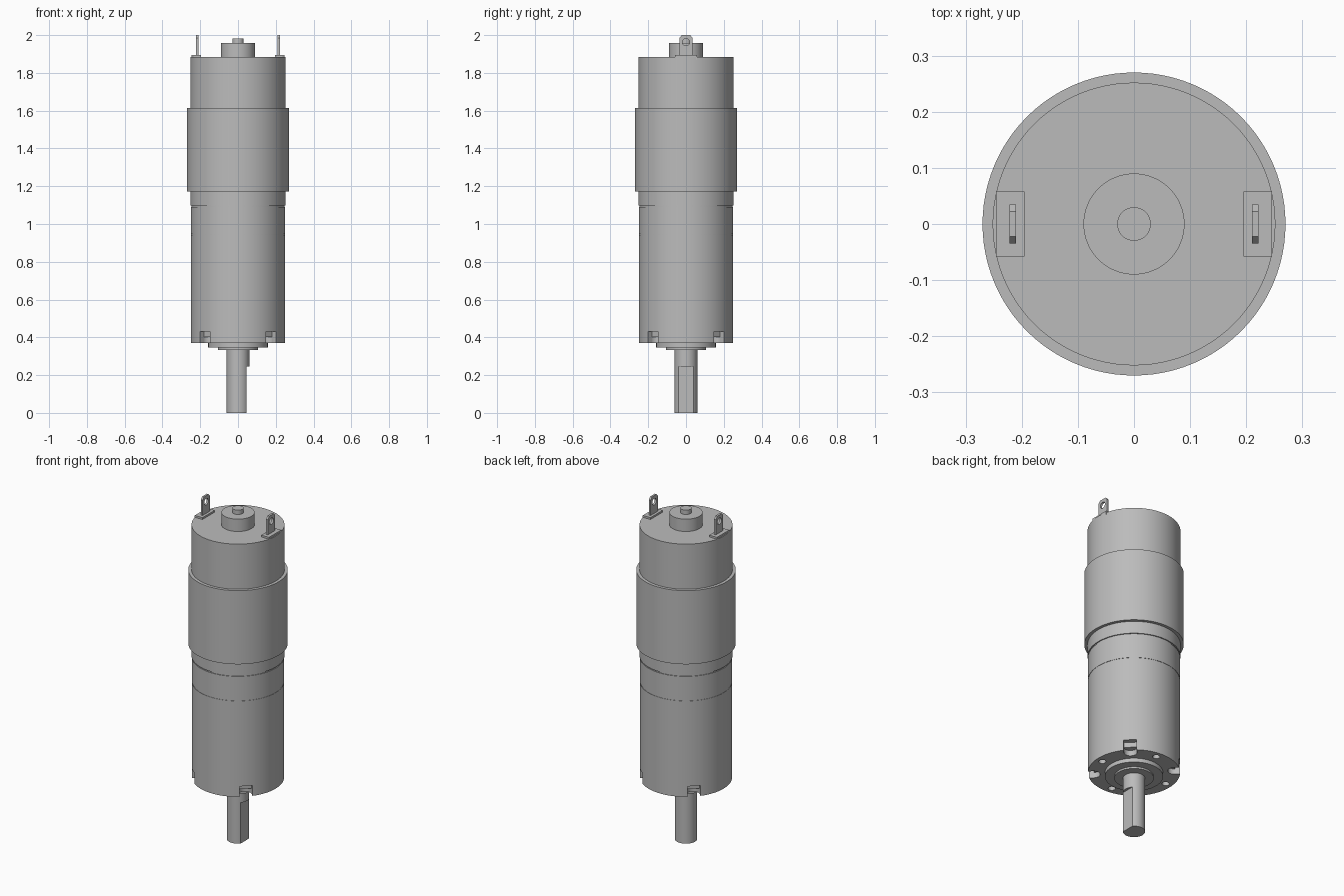
import bpy, bmesh, math
from mathutils import Matrix, Vector

cube = bpy.data.objects.get("Cube")
if cube:
    bpy.data.objects.remove(cube, do_unlink=True)

steel = bpy.data.materials.new("grey steel")
steel.use_nodes = True
GREY = (0.5, 0.5, 0.5, 1)
steel.diffuse_color = GREY
steel.node_tree.nodes["Principled BSDF"].inputs["Base Color"].default_value = GREY


def make(name, bm):
    bmesh.ops.recalc_face_normals(bm, faces=bm.faces)
    mesh = bpy.data.meshes.new(name)
    bm.to_mesh(mesh)
    bm.free()
    mesh.materials.append(steel)
    ob = bpy.data.objects.new(name, mesh)
    bpy.context.collection.objects.link(ob)
    return ob


def lathe(name, profile, sides=96):
    """Solid of revolution from (radius, z) points, capped at both ends."""
    bm = bmesh.new()
    rings = []
    for r, z in profile:
        rings.append([bm.verts.new((r * math.cos(a), r * math.sin(a), z))
                      for a in (math.tau * i / sides for i in range(sides))])
    for lo, hi in zip(rings, rings[1:]):
        for i in range(sides):
            j = (i + 1) % sides
            bm.faces.new((lo[i], lo[j], hi[j], hi[i]))
    bm.faces.new(rings[0][::-1])
    bm.faces.new(rings[-1])
    return make(name, bm)


def box(name, lo, hi, turn=0):
    bm = bmesh.new()
    bmesh.ops.create_cube(bm, size=1)
    lo, hi = Vector(lo), Vector(hi)
    bmesh.ops.scale(bm, vec=hi - lo, verts=bm.verts)
    bmesh.ops.translate(bm, vec=(lo + hi) / 2, verts=bm.verts)
    bm.transform(Matrix.Rotation(turn, 4, "Z"))
    return make(name, bm)


def rod(name, radius, length, matrix, sides=32):
    bm = bmesh.new()
    bmesh.ops.create_cone(bm, cap_ends=True, segments=sides, radius1=radius,
                          radius2=radius, depth=length, matrix=matrix)
    return make(name, bm)


def cut(ob, cutter):
    mod = ob.modifiers.new("cut", "BOOLEAN")
    mod.operation = "DIFFERENCE"
    mod.solver = "EXACT"
    mod.object = cutter
    bpy.context.view_layer.objects.active = ob
    bpy.ops.object.modifier_apply(modifier=mod.name)
    bpy.data.objects.remove(cutter, do_unlink=True)


parts = []

# Motor can with its outer sleeve
parts.append(lathe("motor_can", [(0.252, 1.098), (0.252, 1.172), (0.27, 1.172),
                                 (0.27, 1.613), (0.252, 1.613), (0.252, 1.883)]))
# Rear bearing housing and the end of the motor axle
parts.append(lathe("rear_bearing", [(0.09, 1.87), (0.09, 1.957)], 64))
parts.append(lathe("rear_axle", [(0.03, 1.94), (0.03, 1.983)], 32))

# Gearbox: adapter ring and gear housing
parts.append(lathe("joint_groove", [(0.246, 1.08), (0.246, 1.11)]))
parts.append(lathe("adapter_ring", [(0.25, 0.947), (0.25, 1.09)]))
parts.append(lathe("joint_seam", [(0.248, 0.93), (0.248, 0.96)]))
parts.append(lathe("gear_housing", [(0.25, 0.432), (0.25, 0.943)]))

# Front plate with four notches on the diagonals and four screw holes
plate = lathe("front_plate", [(0.25, 0.369), (0.25, 0.432)])
for k in range(4):
    turn = math.pi * (0.25 + k / 2)
    spin = Matrix.Rotation(turn, 4, "Z")
    cut(plate, box("notch", (0.22, -0.036, 0.3), (0.3, 0.036, 0.5), turn))
    cut(plate, rod("notch_end", 0.036, 0.2,
                   spin @ Matrix.Translation((0.22, 0, 0.302))))
    hole_spin = Matrix.Rotation(math.radians(90 * k - 5), 4, "Z")
    cut(plate, rod("screw_hole", 0.02, 0.2,
                   hole_spin @ Matrix.Translation((0.21, 0, 0.32))))
parts.append(plate)

# Stepped front boss
parts.append(lathe("front_boss", [(0.107, 0.334), (0.107, 0.345),
                                  (0.158, 0.345), (0.158, 0.38)]))

# Output shaft with a flat on one side
shaft = lathe("output_shaft", [(0.06, 0), (0.06, 0.36)], 64)
cut(shaft, box("flat", (0.045, -0.1, -0.1), (0.1, 0.1, 0.245)))
parts.append(shaft)

# Terminals: an insulating base and a drilled tab on each side
for side, label in ((1, "left"), (-1, "right")):
    x0, x1 = sorted((side * 0.195, side * 0.246))
    parts.append(box(label + "_terminal_base", (x0, -0.058, 1.87), (x1, 0.058, 1.894)))
    bm = bmesh.new()
    outline = [(-0.035, 1.88), (0.035, 1.88), (0.035, 1.985), (0.022, 2),
               (-0.022, 2), (-0.035, 1.985)]
    face = bm.faces.new([bm.verts.new((side * 0.21, y, z)) for y, z in outline])
    out = bmesh.ops.extrude_face_region(bm, geom=[face])["geom"]
    moved = [v for v in out if isinstance(v, bmesh.types.BMVert)]
    bmesh.ops.translate(bm, vec=(side * 0.012, 0, 0), verts=moved)
    tab = make(label + "_terminal_tab", bm)
    cut(tab, rod("tab_hole", 0.019, 0.1, Matrix.Translation((side * 0.216, 0, 1.963))
                 @ Matrix.Rotation(math.pi / 2, 4, "Y"), 24))
    parts.append(tab)

# Smooth round walls, keep rims sharp
bpy.ops.object.select_all(action="DESELECT")
for ob in parts:
    ob.select_set(True)
bpy.context.view_layer.objects.active = parts[0]
bpy.ops.object.shade_smooth_by_angle(angle=math.radians(30))
